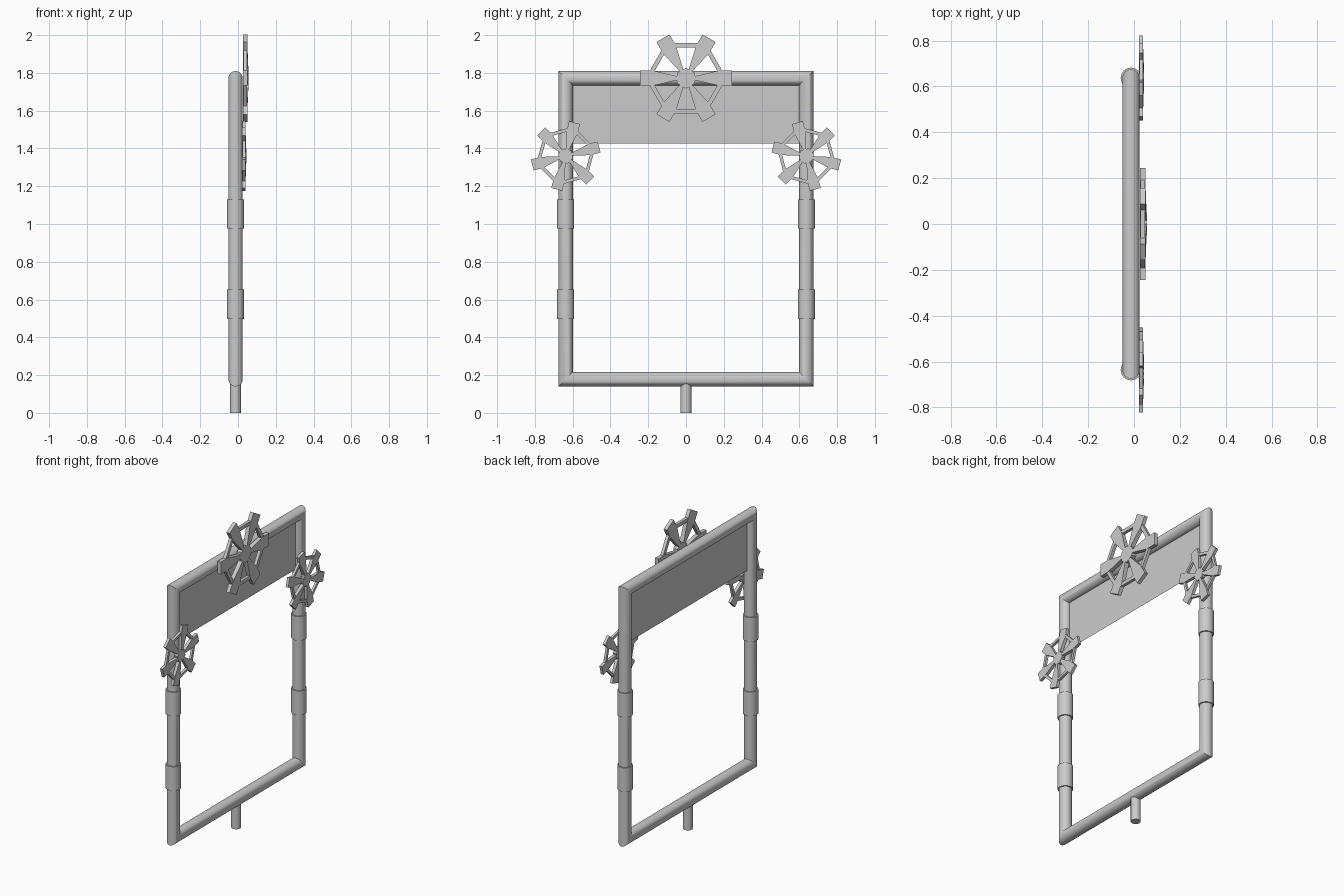
import bpy, bmesh, math
from mathutils import Vector

if "Cube" in bpy.data.objects:
    bpy.data.objects.remove(bpy.data.objects["Cube"])

CX = -0.013          # x of the tube centreline
HY, ZB, ZT = 0.637, 0.178, 1.772
R = 0.0375


def finish(bm, name, smooth=True):
    bmesh.ops.recalc_face_normals(bm, faces=bm.faces)
    me = bpy.data.meshes.new(name)
    bm.to_mesh(me)
    bm.free()
    ob = bpy.data.objects.new(name, me)
    bpy.context.collection.objects.link(ob)
    if smooth:
        bpy.ops.object.select_all(action='DESELECT')
        bpy.context.view_layer.objects.active = ob
        ob.select_set(True)
        bpy.ops.object.shade_smooth_by_angle(angle=math.radians(35))
    return ob


def cylinder(name, y, z0, z1, r):
    bm = bmesh.new()
    bmesh.ops.create_cone(bm, cap_ends=True, segments=32, radius1=r, radius2=r, depth=z1 - z0)
    bmesh.ops.translate(bm, verts=bm.verts, vec=(CX, y, (z0 + z1) / 2))
    return finish(bm, name)


# Mitred tube frame: one round section at each corner, bridged in a loop
bm = bmesh.new()
N = 32
rings = []
for sy, sz in ((-1, -1), (1, -1), (1, 1), (-1, 1)):
    zc = ZB if sz < 0 else ZT
    ring = []
    for i in range(N):
        a = 2 * math.pi * i / N
        d = R * math.cos(a)
        ring.append(bm.verts.new((CX + R * math.sin(a), sy * (HY + d), zc + sz * d)))
    rings.append(ring)
for k in range(4):
    a, b = rings[k], rings[(k + 1) % 4]
    for i in range(N):
        j = (i + 1) % N
        bm.faces.new((a[i], a[j], b[j], b[i]))
finish(bm, "tube_frame")

# Stem and post sleeves
cylinder("bottom_stem", 0, 0.0, 0.16, 0.029)
for side, s in (("left", -1), ("right", 1)):
    cylinder("lower_sleeve_" + side, s * HY, 0.498, 0.652, 0.045)
    cylinder("upper_sleeve_" + side, s * HY, 0.975, 1.13, 0.045)

# Thin sign panel under the top tube
bm = bmesh.new()
bm.faces.new([bm.verts.new((CX, y, z)) for y, z in
              ((-0.62, 1.425), (0.62, 1.425), (0.62, 1.76), (-0.62, 1.76))])
finish(bm, "sign_panel", False)


def prism(bm, pts, back):
    # pts: (y, z, front x)
    lo = [bm.verts.new((back, y, z)) for y, z, x in pts]
    hi = [bm.verts.new((x, y, z)) for y, z, x in pts]
    bm.faces.new(lo[::-1])
    bm.faces.new(hi)
    n = len(pts)
    for i in range(n):
        j = (i + 1) % n
        bm.faces.new((lo[i], lo[j], hi[j], hi[i]))


def wheel(name, y, z, scale, turn, back):
    bm = bmesh.new()
    hub_x, tip_x, rim_x = 0.030, 0.024, 0.022

    def polar(a, r, w, x):
        c, s = math.cos(a), math.sin(a)
        return (r * c - w * s, r * s + w * c, x)

    # hexagonal hub
    prism(bm, [polar(math.radians(60 * k + 30), 0.055, 0, hub_x) for k in range(6)], 0)
    for k in range(6):
        a = math.radians(60 * k)
        # flared spoke, then its square tip
        prism(bm, [polar(a, 0.035, -0.008, hub_x - 0.0005), polar(a, 0.175, -0.04, tip_x),
                   polar(a, 0.175, 0.04, tip_x), polar(a, 0.035, 0.008, hub_x - 0.0005)], 0)
        prism(bm, [polar(a, 0.175, -0.04, tip_x), polar(a, 0.244, -0.04, tip_x),
                   polar(a, 0.244, 0.04, tip_x), polar(a, 0.175, 0.04, tip_x)], 0)
        # straight rim bar between spokes
        m = a + math.radians(30)
        prism(bm, [polar(m, 0.163, -0.07, rim_x), polar(m, 0.186, -0.07, rim_x),
                   polar(m, 0.186, 0.07, rim_x), polar(m, 0.163, 0.07, rim_x)], 0.002)
    ob = finish(bm, name, False)
    ob.location = (back, y, z)
    ob.rotation_euler = (math.radians(turn), 0, 0)
    ob.scale = (scale, scale, scale)


# Wheel ornaments
wheel("top_wheel", 0, ZT, 1.0, 0, 0.026)
wheel("side_wheel_left", -HY, 1.36, 0.75, 15, 0.022)
wheel("side_wheel_right", HY, 1.36, 0.75, -15, 0.022)
